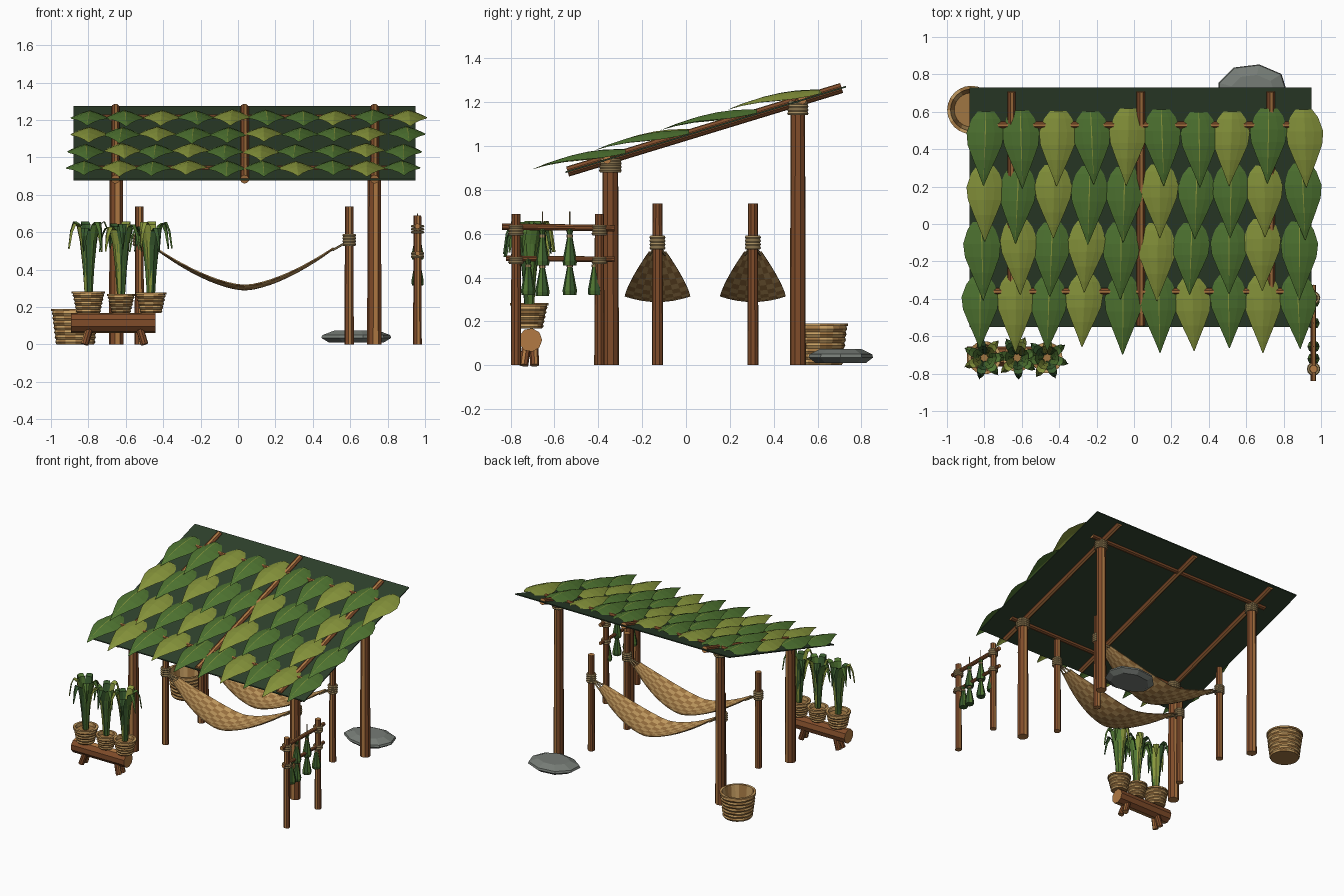
import bpy, math, random
from mathutils import Vector

random.seed(4)
if "Cube" in bpy.data.objects:
    bpy.data.objects.remove(bpy.data.objects["Cube"])


def material(name, r, g, b):
    m = bpy.data.materials.new(name)
    col = [((c / 255 + 0.055) / 1.055) ** 2.4 for c in (r, g, b)] + [1]
    m.diffuse_color = col
    m.use_nodes = True
    m.node_tree.nodes["Principled BSDF"].inputs["Base Color"].default_value = col
    return m


THATCH = material("thatch_dark_green", 46, 64, 44)
LEAF = material("leaf_green", 80, 118, 50)
LIME = material("leaf_lime", 136, 150, 60)
HERB = material("herb_green", 56, 90, 46)
WOOD = material("wood_brown", 128, 76, 42)
PALE = material("wood_pale", 178, 122, 68)
ROPE = material("rope_tan", 160, 136, 92)
CANE = material("cane_light", 198, 158, 98)
CANE_DARK = material("cane_dark", 160, 118, 66)
STONE = material("stone_grey", 118, 124, 118)


class Part:
    """Collects surface patches into one named object."""

    def __init__(self, name, *mats):
        self.name, self.mats = name, mats
        self.verts, self.faces, self.idx = [], [], []

    def sheet(self, rows, closed=False, mat=lambda i, j: 0, caps=None):
        base, n = len(self.verts), len(rows[0])
        for row in rows:
            self.verts += [tuple(p) for p in row]
        for i in range(len(rows) - 1):
            for j in range(n if closed else n - 1):
                k = (j + 1) % n
                a, b = base + i * n, base + (i + 1) * n
                self.faces.append((a + j, a + k, b + k, b + j))
                self.idx.append(mat(i, j))
        if caps is not None:
            last = base + (len(rows) - 1) * n
            self.faces.append(tuple(reversed(range(base, base + n))))
            self.faces.append(tuple(range(last, last + n)))
            self.idx += [caps, caps]
        return self

    def tube(self, a, b, r0, r1=None, sides=8, mat=lambda i, j: 0, caps=0):
        a, b = Vector(a), Vector(b)
        q = (b - a).to_track_quat("Z", "Y")
        rows = []
        for p, r in ((a, r0), (b, r0 if r1 is None else r1)):
            rows.append([p + q @ Vector((r * math.cos(t), r * math.sin(t), 0))
                         for t in (math.tau * k / sides for k in range(sides))])
        return self.sheet(rows, True, mat, caps)

    def lathe(self, centre, profile, sides, mat=lambda i, j: 0, caps=0):
        x, y, z = centre
        rows = [[(x + r * math.cos(math.tau * k / sides), y + r * math.sin(math.tau * k / sides), z + h)
                 for k in range(sides)] for r, h in profile]
        return self.sheet(rows, True, mat, caps)

    def build(self, smooth=False):
        me = bpy.data.meshes.new(self.name)
        me.from_pydata(self.verts, [], self.faces)
        for m in self.mats:
            me.materials.append(m)
        me.polygons.foreach_set("material_index", self.idx)
        ob = bpy.data.objects.new(self.name, me)
        bpy.context.collection.objects.link(ob)
        if smooth:
            bpy.ops.object.select_all(action="DESELECT")
            ob.select_set(True)
            bpy.context.view_layer.objects.active = ob
            bpy.ops.object.shade_smooth_by_angle(angle=math.radians(50))
        return ob


def timber(name, a, b, r0, r1=None):
    Part(name, WOOD, PALE).tube(a, b, r0, r1, 9, lambda i, j: int(j % 4 == 2), 1).build()


def wrap(name, x, y, z, r, rings=4, step=0.016):
    # Stack of rope coils around a post
    part = Part(name, ROPE)
    for k in range(rings):
        t = 0.009
        ring = [(r + t * math.cos(a), t * math.sin(a)) for a in (math.tau * s / 6 for s in range(7))]
        part.lathe((x, y, z + k * step), ring, 12, caps=None)
    part.build(True)


def roof_z(y):
    return 0.88 + 0.305 * (y + 0.55)


# Frame: four posts, three rafters, two purlins
for side, x in (("right", -0.65), ("left", 0.73)):
    for end, y, r in (("front", -0.345, 0.04), ("back", 0.51, 0.037)):
        top = roof_z(y) + 0.01
        timber(f"{end}_{side}_post", (x, y, 0), (x, y, top), r, r * 0.9)
        wrap(f"{end}_{side}_post_rope", x, y, top - 0.065, r + 0.003)
for name, x in (("right", -0.655), ("middle", 0.035), ("left", 0.73)):
    timber(name + "_rafter", (x, -0.54, roof_z(-0.54)), (x, 0.71, roof_z(0.71)), 0.024)
for name, y in (("front", -0.36), ("back", 0.53)):
    timber(name + "_purlin", (-0.75, y, roof_z(y)), (0.83, y, roof_z(y)), 0.02)

# Roof panel
edge = lambda y, d: [(-0.88, y, roof_z(y) + d), (0.95, y, roof_z(y) + d)]
lo, hi = edge(-0.55, -0.004) + edge(-0.55, 0.004)[::-1], edge(0.73, -0.004) + edge(0.73, 0.004)[::-1]
Part("roof_panel", THATCH).sheet([lo, hi], True, caps=0).build()

# Overlapping roof leaves, each ridged along a pale midrib
OUTLINE = ((0, 0.045), (0.1, 0.075), (0.28, 0.1), (0.45, 0.092), (0.65, 0.06), (0.85, 0.026), (1, 0.002))
TINTS = ("0010100101", "1010010010", "0101010010", "0101001010")
for row, tints in enumerate(TINTS):
    part = Part(f"roof_leaves_row_{row + 1}", LEAF, LIME)
    for col, tint in enumerate(tints):
        cx = -0.785 + 0.187 * col - 0.01 * row + random.uniform(-0.012, 0.012)
        head = 0.61 - 0.297 * row + random.uniform(-0.012, 0.012)
        length = random.uniform(0.38, 0.42)
        lean = random.uniform(-0.02, 0.02)
        rows = []
        for s, w in OUTLINE:
            y = head - length * s
            z = roof_z(y) + 0.02 + 0.1 * s * (1 - s) + 0.04 * s
            rows.append([(cx + lean * s + w * u, y, z - 0.36 * w * abs(u) ** 1.3)
                         for u in (-1, -0.5, -0.03, 0.03, 0.5, 1)])
        part.sheet(rows, mat=lambda i, j: int(tint == "1" or j == 2))
    part.build()


# Two checkered hammocks, each slung between a pair of short posts
def sag(t):
    return 0.288 + 0.26 * abs(t) ** 1.6


for name, y in (("front", -0.13), ("back", 0.305)):
    for side, x in (("right", -0.527), ("left", 0.595)):
        timber(f"{name}_hammock_{side}_post", (x, y, 0), (x, y, 0.737), 0.026, 0.023)
        wrap(f"{name}_hammock_{side}_knot", x, y, 0.535, 0.028)
    cloth = Part(name + "_hammock", CANE, CANE_DARK)
    rows = []
    for i in range(21):
        t = -0.9 + 1.8 * i / 20
        w = 0.015 + 0.135 * (1 - t * t)
        rows.append([(0.035 + 0.53 * t, y + w * v, sag(t) + 0.17 * w * v * v)
                     for v in (k / 4 - 1 for k in range(9))])
    cloth.sheet(rows, mat=lambda i, j: (i + j) % 2)
    solid = cloth.build().modifiers.new("thickness", "SOLIDIFY")
    solid.thickness = 0.006
    cords = Part(name + "_hammock_cords", ROPE)
    for s, post in ((-1, -0.527), (1, 0.595)):
        for v in (-1, 0, 1):
            cords.tube((0.035 + 0.47 * s, y + 0.035 * v, sag(0.89)), (post, y, 0.555), 0.006, sides=5)
    cords.build()


# Woven pots and basket
def woven(name, x, y, z, r0, r1, h, floor, rings, sides):
    profile = []
    for k in range(rings * 2 + 1):
        f = k / (rings * 2)
        profile.append((r0 + (r1 - r0) * f + (0.004 if k % 2 else -0.002), h * f))
    profile += [(r1 + 0.006, h), (r1 + 0.006, h + 0.012), (r1 - 0.012, h + 0.012)]
    profile.append((r0 + (r1 - r0) * floor / h - 0.014, floor))
    Part(name, CANE, CANE_DARK).lathe((x, y, z), profile, sides,
                                      lambda i, j: (i // 2 + j // 2) % 2, 1).build()


woven("storage_basket", -0.87, 0.61, 0, 0.102, 0.123, 0.178, 0.025, 7, 24)

# Log bench with splayed legs
timber("bench_log", (-0.893, -0.71, 0.115), (-0.44, -0.71, 0.115), 0.054)
for k, (x, dx) in enumerate(((-0.79, -0.03), (-0.53, 0.03))):
    for s in (-1, 1):
        timber(f"bench_leg_{2 * k + (s > 0) + 1}", (x + dx, -0.715 + 0.025 * s, 0),
               (x, -0.71 + 0.015 * s, 0.1), 0.021)

# Potted plants with arching blades
BLADE = ((0.015, 0, 0.012), (0.025, 0.14, 0.02), (0.04, 0.28, 0.026), (0.06, 0.36, 0.025),
         (0.085, 0.375, 0.022), (0.105, 0.33, 0.015), (0.118, 0.24, 0.002))
for n, (x, r, h) in enumerate(((-0.8, 0.083, 0.105), (-0.625, 0.07, 0.092), (-0.465, 0.077, 0.1))):
    woven(f"plant_pot_{n + 1}", x, -0.715, 0.167, r - 0.022, r, h, h - 0.012, 5, 18)
    plant = Part(f"plant_{n + 1}", LEAF, LIME, HERB)
    for k in range(7):
        a = math.tau * (k + 0.35 * n) / 7
        out, across = Vector((math.cos(a), math.sin(a), 0)), Vector((-math.sin(a), math.cos(a), 0))
        tall = random.uniform(0.95, 1.05)
        rows = []
        for d, z, w in BLADE:
            c = Vector((x, -0.715, 0.265 + z * tall)) + out * d * 0.95
            rows.append([c - across * w, c + out * 0.008, c + across * w])
        plant.sheet(rows, mat=lambda i, j: k % 3)
    plant.build()

# Drying rack: two posts, two rails, lashings and herb bundles
RX = 0.96
for name, y in (("front", -0.775), ("back", -0.395)):
    timber(f"rack_{name}_post", (RX, y, 0), (RX, y, 0.69), 0.024, 0.021)
    wrap(f"rack_{name}_upper_lashing", RX, y, 0.6, 0.027, 3)
    wrap(f"rack_{name}_lower_lashing", RX, y, 0.47, 0.027, 2)
timber("rack_upper_rail", (RX, -0.84, 0.632), (RX, -0.325, 0.625), 0.015)
timber("rack_lower_rail", (RX, -0.82, 0.487), (RX, -0.325, 0.483), 0.013)
BUNDLE = ((0.03, -0.17), (0.033, -0.15), (0.014, -0.05), (0.01, -0.03), (0.017, -0.01), (0.006, 0.005))
for n, (y, z) in enumerate(((-0.655, 0.625), (-0.53, 0.625), (-0.72, 0.49), (-0.655, 0.485),
                            (-0.53, 0.49), (-0.415, 0.49))):
    herb = Part(f"herb_bundle_{n + 1}", HERB, LEAF, ROPE)
    herb.lathe((RX, y, z), BUNDLE, 8, lambda i, j: 2 if i == 2 and j > 8 else j % 2)
    herb.tube((RX, y, z - 0.042), (RX, y, z - 0.03), 0.015, mat=lambda i, j: 2, caps=2)
    if n < 2:
        herb.tube((RX, y, z), (RX, y, 0.7), 0.003, sides=5, mat=lambda i, j: 2, caps=2)
    herb.build()

# Flat faceted stone
stone = Part("stone", STONE)
reach = [random.uniform(0.93, 1.05) for _ in range(9)]
stone.sheet([[(0.635 + 0.195 * f * q * math.cos(math.tau * k / 9),
               0.705 + 0.147 * f * q * math.sin(math.tau * k / 9), z) for k, q in enumerate(reach)]
             for f, z in ((0.78, 0.01), (1, 0.035), (0.97, 0.05), (0.62, 0.075))], True, caps=0)
stone.build()
